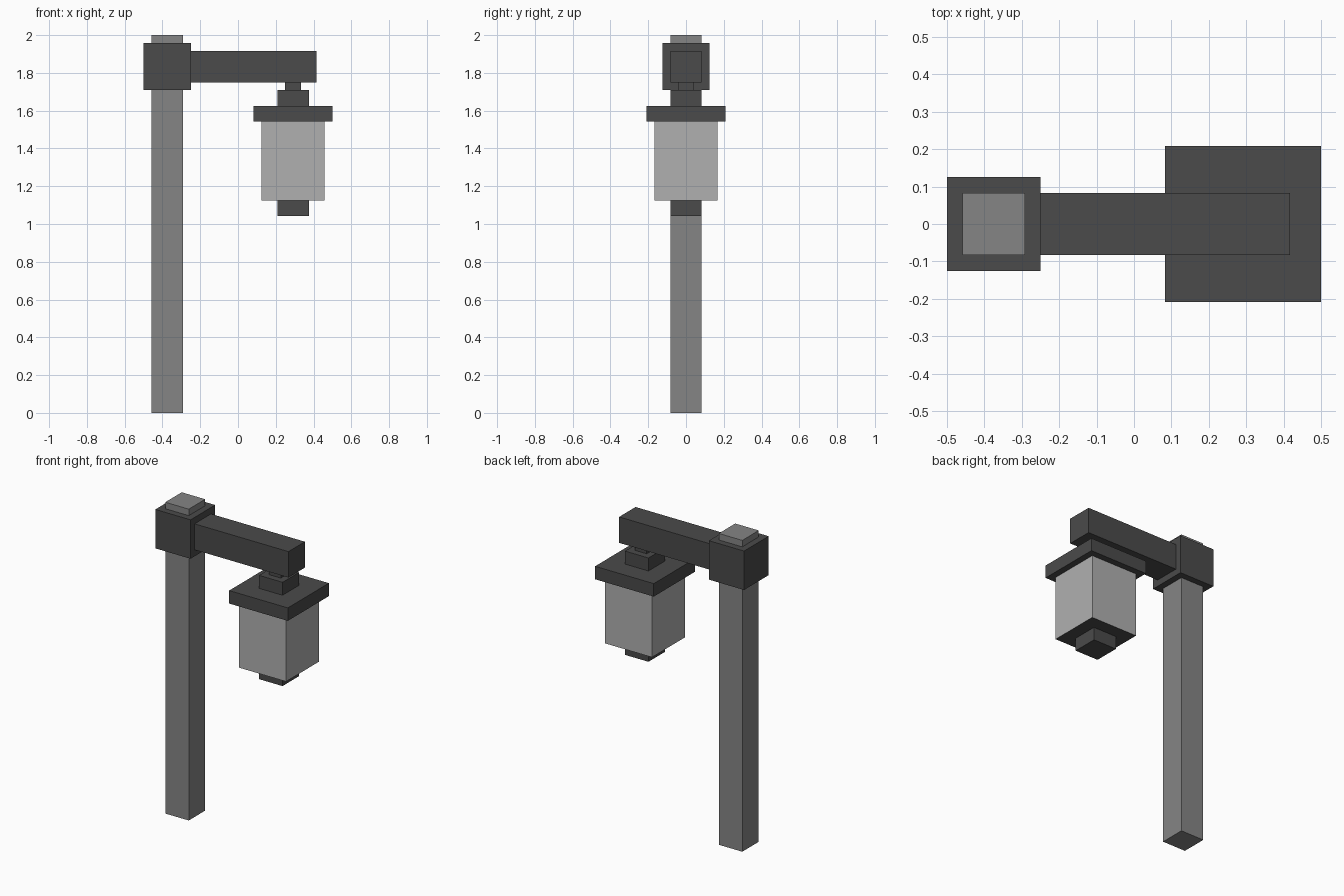
import bpy
import bmesh
from mathutils import Vector

cube = bpy.data.objects.get("Cube")
if cube:
    bpy.data.objects.remove(cube, do_unlink=True)

U = 1 / 24  # modelling grid unit: the lamp is 48 units tall


def make_material(name, value):
    mat = bpy.data.materials.new(name)
    mat.use_nodes = True
    colour = (value, value, value, 1.0)
    mat.diffuse_color = colour
    mat.node_tree.nodes["Principled BSDF"].inputs["Base Color"].default_value = colour
    return mat


dark_metal = make_material("dark metal", 0.069)
grey_post = make_material("grey post", 0.235)
pale_glass = make_material("pale glass", 0.434)


def box(name, x, half_depth, z, *materials):
    """Box from x and z ranges in grid units, symmetric front to back."""
    bm = bmesh.new()
    bmesh.ops.create_cube(bm, size=1)
    size = Vector((x[1] - x[0], 2 * half_depth, z[1] - z[0])) * U
    centre = Vector(((x[0] + x[1]) / 2, 0, (z[0] + z[1]) / 2)) * U
    bmesh.ops.scale(bm, vec=size, verts=bm.verts)
    mesh = bpy.data.meshes.new(name)
    bm.to_mesh(mesh)
    bm.free()
    for mat in materials:
        mesh.materials.append(mat)
    obj = bpy.data.objects.new(name, mesh)
    obj.location = centre
    bpy.context.collection.objects.link(obj)
    return obj


# Post with the collar that carries the arm
box("post", (-11, -7), 2, (0, 48), grey_post)
box("collar", (-12, -6), 3, (41, 47), dark_metal)
box("arm", (-6, 10), 2, (42, 46), dark_metal)

# Hanging lantern
box("hanger", (6, 8), 1, (41, 42), dark_metal)
box("lantern_cap", (5, 9), 2, (39, 41), dark_metal)
box("lantern_roof", (2, 12), 5, (37, 39), dark_metal)
lantern = box("lantern_body", (3, 11), 4, (27, 37), pale_glass, dark_metal)
box("lantern_foot", (5, 9), 2, (25, 27), dark_metal)

# Pale glass sides, dark top and base
for face in lantern.data.polygons:
    face.material_index = 1 if abs(face.normal.z) > 0.5 else 0
